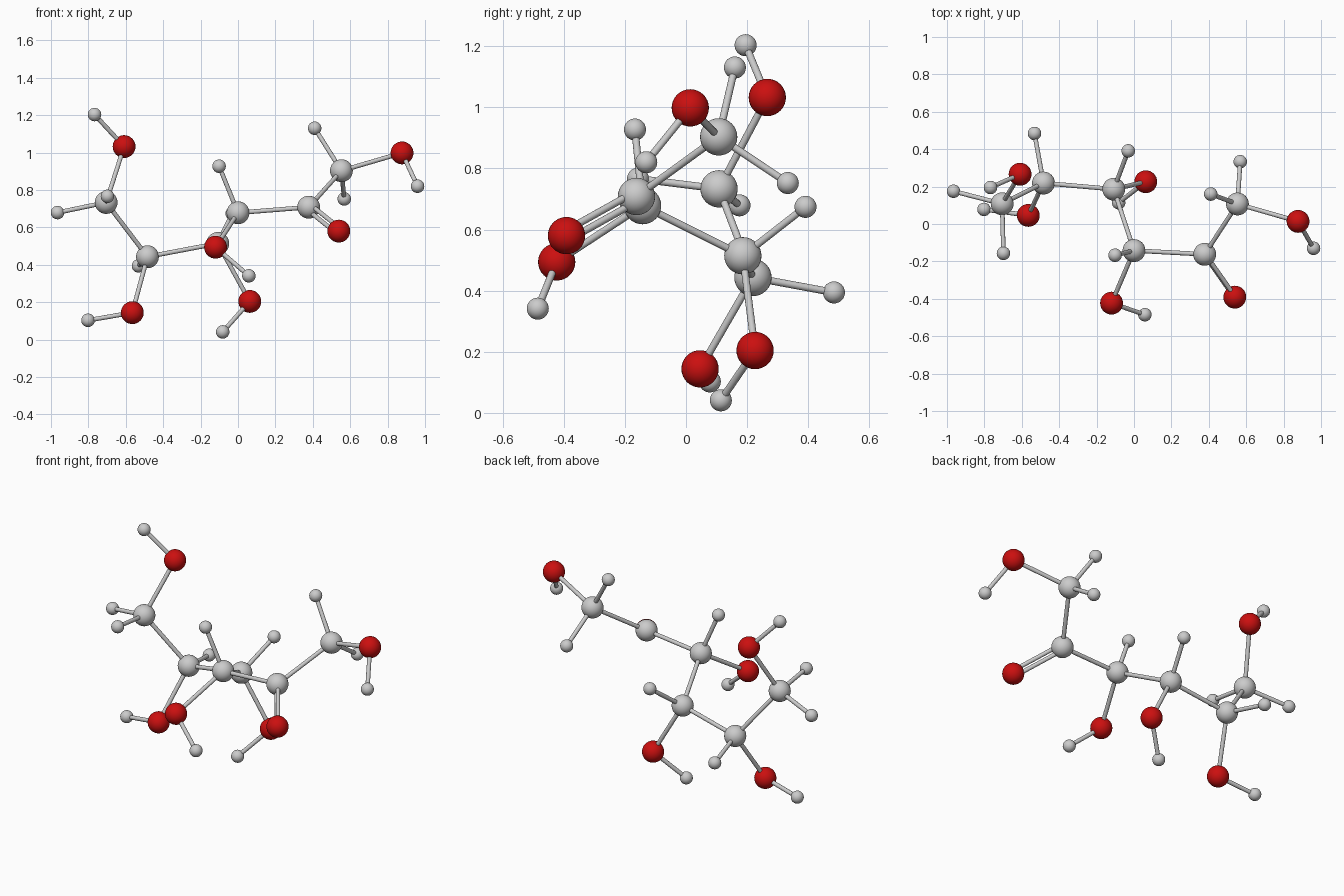
import bpy
from mathutils import Vector

if "Cube" in bpy.data.objects:
    bpy.data.objects.remove(bpy.data.objects["Cube"])

RADIUS = {"C": 0.061, "O": 0.061, "H": 0.036}
NAMES = {"C": "carbon", "O": "oxygen", "H": "hydrogen"}
BOND_R = 0.012

red = bpy.data.materials.new("red")
red.diffuse_color = (0.6, 0.005, 0.005, 1)
red.use_nodes = True
red.node_tree.nodes["Principled BSDF"].inputs["Base Color"].default_value = red.diffuse_color

# Atom centres; first letter is the element
atoms = {
    "C1": (0.553, 0.107, 0.903), "O1": (0.877, 0.014, 0.998),
    "H1o": (0.960, -0.130, 0.820), "H1a": (0.410, 0.160, 1.130), "H1b": (0.568, 0.333, 0.752),
    "C2": (0.378, -0.162, 0.708), "O2": (0.539, -0.391, 0.580),
    "C3": (0.000, -0.142, 0.678), "O3": (-0.120, -0.423, 0.494),
    "H3o": (0.058, -0.485, 0.341), "H3": (-0.101, -0.167, 0.927),
    "C4": (-0.108, 0.186, 0.514), "O4": (0.063, 0.226, 0.204),
    "H4o": (-0.082, 0.114, 0.041), "H4": (-0.031, 0.391, 0.674),
    "C5": (-0.484, 0.219, 0.443), "O5": (-0.565, 0.046, 0.144),
    "H5o": (-0.802, 0.078, 0.103), "H5": (-0.532, 0.484, 0.394),
    "C6": (-0.705, 0.108, 0.733), "O6": (-0.609, 0.266, 1.032),
    "H6o": (-0.767, 0.195, 1.203), "H6a": (-0.965, 0.175, 0.679), "H6b": (-0.698, -0.157, 0.766),
}
bonds = ("C1-C2 C2-C3 C3-C4 C4-C5 C5-C6 C1-O1 O1-H1o C1-H1a C1-H1b "
         "C3-O3 O3-H3o C3-H3 C4-O4 O4-H4o C4-H4 C5-O5 O5-H5o C5-H5 "
         "C6-O6 O6-H6o C6-H6a C6-H6b").split()


def smooth(obj):
    bpy.ops.object.shade_smooth_by_angle()
    return obj


def atom(key, pos):
    bpy.ops.mesh.primitive_uv_sphere_add(segments=32, ring_count=16,
                                         radius=RADIUS[key[0]], location=pos)
    obj = smooth(bpy.context.object)
    obj.name = f"{NAMES[key[0]]}_{key[1:]}"
    if key[0] == "O":
        obj.data.materials.append(red)


def bond(name, a, b):
    d = b - a
    bpy.ops.mesh.primitive_cylinder_add(vertices=16, radius=BOND_R, depth=d.length,
                                        location=(a + b) / 2,
                                        rotation=d.to_track_quat("Z", "Y").to_euler())
    smooth(bpy.context.object).name = name


# Atoms
for key, pos in atoms.items():
    atom(key, pos)

# Single bonds
for pair in bonds:
    a, b = pair.split("-")
    bond(f"bond_{a}_{b}", Vector(atoms[a]), Vector(atoms[b]))

# Double bond: two parallel rods
a, b = Vector(atoms["C2"]), Vector(atoms["O2"])
axis = (b - a).normalized()
side = Vector((0.38, -0.24, 0.89))
side = (side - axis * side.dot(axis)).normalized() * 0.017
for i, s in enumerate((-1, 1)):
    bond(f"double_bond_{i + 1}", a + side * s, b + side * s)
